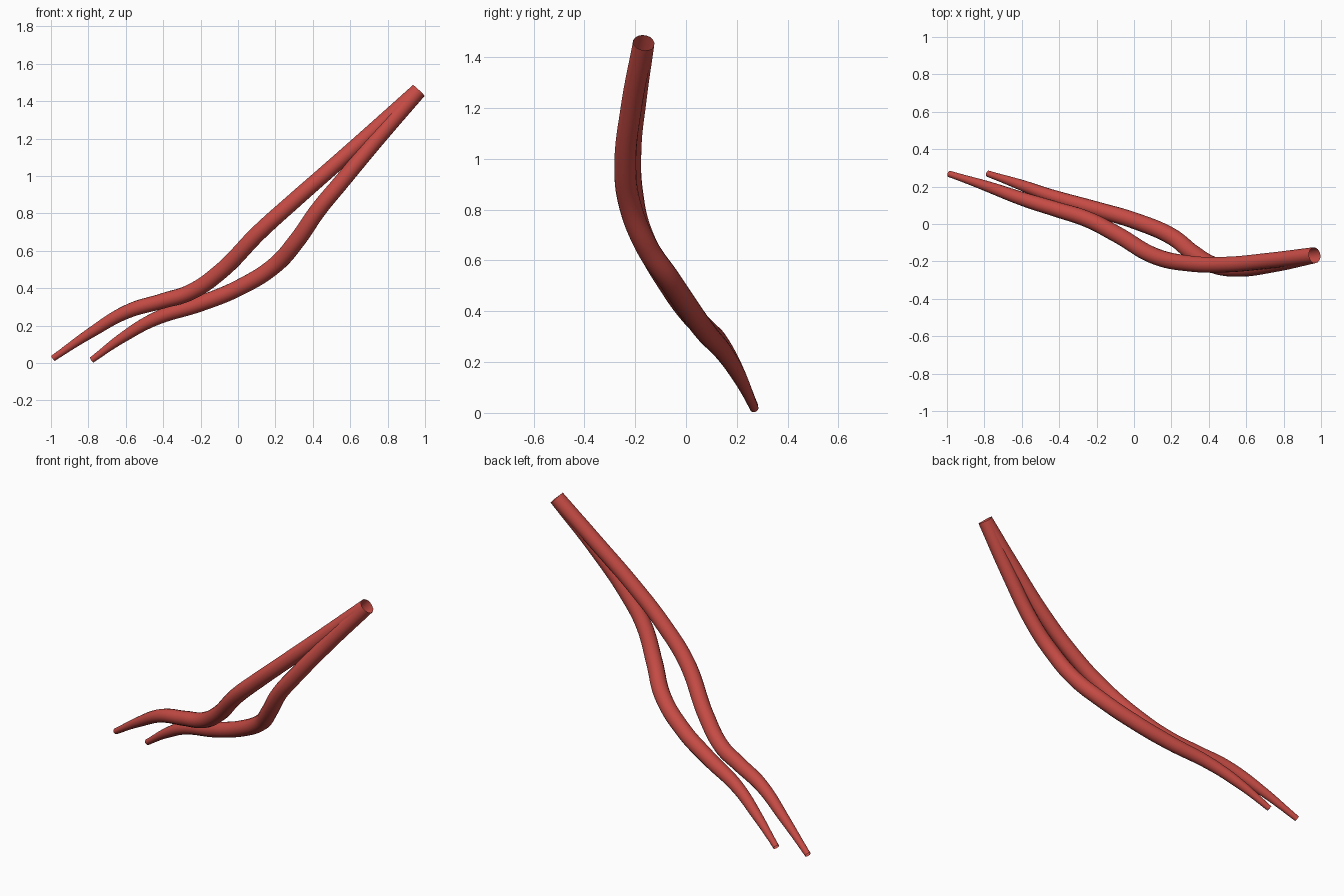
import bpy

red = bpy.data.materials.new("muted red")
red.diffuse_color = (0.56, 0.07, 0.058, 1)


def strand(name, points):
    """Open tapered tube through (x, y, z, radius) points."""
    cu = bpy.data.curves.new(name, 'CURVE')
    cu.dimensions = '3D'
    cu.bevel_depth = 1.0
    cu.bevel_resolution = 6
    cu.resolution_u = 10
    cu.use_fill_caps = False
    sp = cu.splines.new('BEZIER')
    sp.bezier_points.add(len(points) - 1)
    for bp, (x, y, z, r) in zip(sp.bezier_points, points):
        bp.co = (x, y, z)
        bp.radius = r
        bp.handle_left_type = bp.handle_right_type = 'AUTO'
    sp.radius_interpolation = 'CARDINAL'
    ob = bpy.data.objects.new(name, cu)
    bpy.context.collection.objects.link(ob)
    cu.materials.append(red)
    bpy.ops.object.select_all(action='DESELECT')
    ob.select_set(True)
    bpy.context.view_layer.objects.active = ob
    bpy.ops.object.convert(target='MESH')
    bpy.ops.object.shade_smooth()
    return ob


TOP = (0.964, -0.167, 1.455, 0.043)   # shared open root

# longer strand, ending furthest left
strand("long_strand", [
    (-0.988, 0.268, 0.026, 0.017),
    (-0.79, 0.203, 0.16, 0.028),
    (-0.59, 0.132, 0.276, 0.037),
    (-0.40, 0.074, 0.333, 0.041),
    (-0.256, 0.028, 0.378, 0.043),
    (-0.096, -0.053, 0.487, 0.044),
    (0.117, -0.174, 0.703, 0.044),
    (0.30, -0.212, 0.868, 0.043),
    (0.49, -0.217, 1.035, 0.042),
    (0.73, -0.195, 1.247, 0.042),
    TOP])

# shorter strand, bending lower
strand("short_strand", [
    (-0.781, 0.269, 0.017, 0.017),
    (-0.614, 0.212, 0.138, 0.028),
    (-0.443, 0.15, 0.236, 0.036),
    (-0.2, 0.078, 0.318, 0.042),
    (0.01, 0.015, 0.405, 0.044),
    (0.2, -0.066, 0.525, 0.045),
    (0.315, -0.155, 0.655, 0.045),
    (0.43, -0.221, 0.82, 0.044),
    (0.55, -0.239, 0.965, 0.043),
    (0.75, -0.215, 1.205, 0.042),
    TOP])
